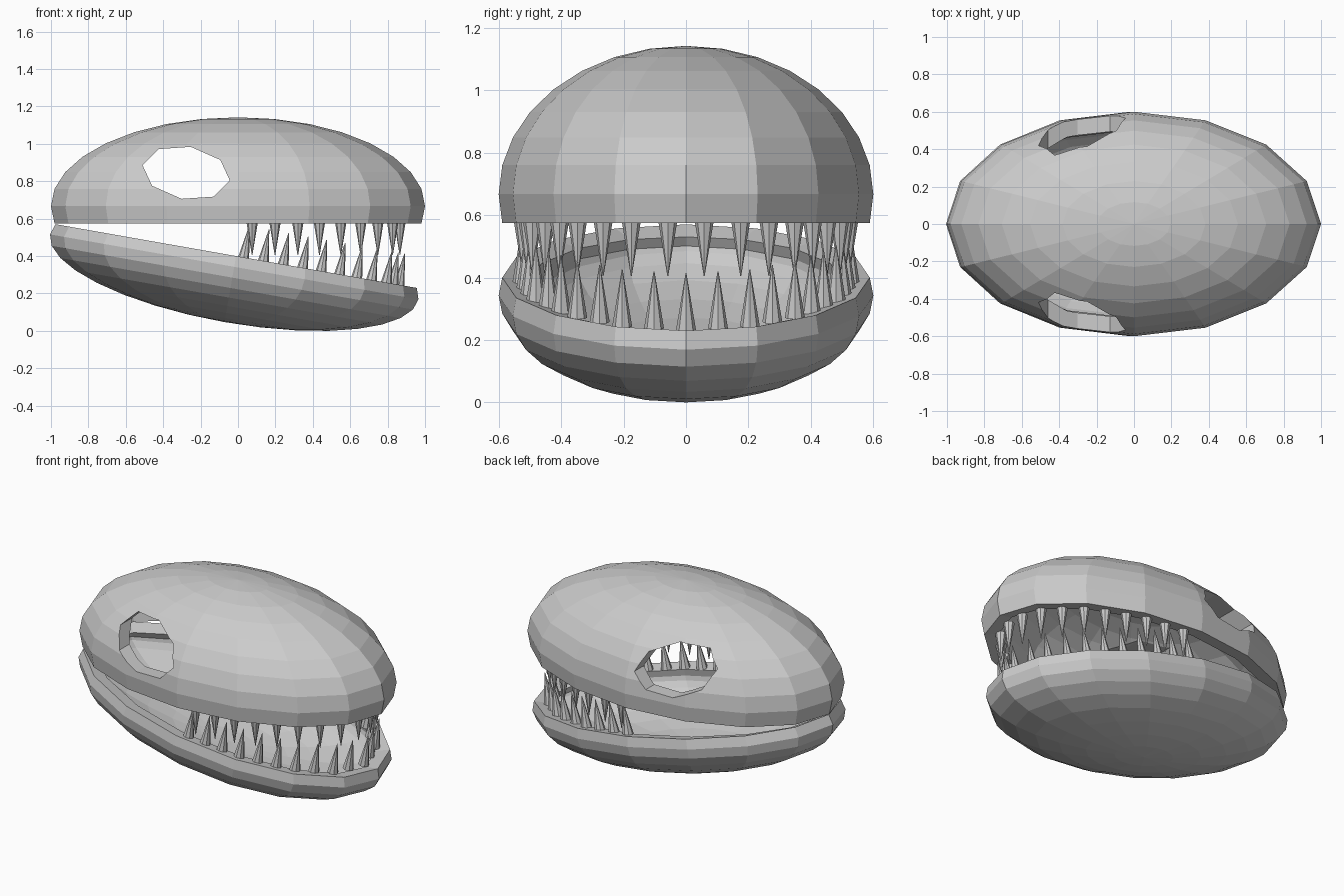
import bpy, bmesh, math
from mathutils import Matrix, Vector

if "Cube" in bpy.data.objects:
    bpy.data.objects.remove(bpy.data.objects["Cube"])

TILT = math.radians(10)      # opening angle of the lower jaw
WALL = 0.085


def new_object(name, bm):
    mesh = bpy.data.meshes.new(name)
    bm.to_mesh(mesh)
    bm.free()
    ob = bpy.data.objects.new(name, mesh)
    bpy.context.scene.collection.objects.link(ob)
    return ob


def shell(name, height, matrix, sign):
    """Hollow half ellipsoid, cut one ring past its equator."""
    bm = bmesh.new()
    bmesh.ops.create_uvsphere(bm, u_segments=16, v_segments=16, radius=1)
    cut = [v for v in bm.verts if v.co.z * sign < -0.3]
    bmesh.ops.delete(bm, geom=cut, context='VERTS')
    bmesh.ops.transform(bm, matrix=matrix @ Matrix.Diagonal((1, 0.6, height, 1)), verts=bm.verts)
    ob = new_object(name, bm)
    mod = ob.modifiers.new("wall", 'SOLIDIFY')
    mod.thickness = WALL
    mod.offset = -1
    return ob


def gum_point(s):
    """Point at distance s along the faceted gum line, measured from the snout tip."""
    side = 1 if s >= 0 else -1
    s = abs(s)
    pts = [Vector((0.885 * math.cos(i * math.pi / 8), 0.53 * math.sin(i * math.pi / 8), 0))
           for i in range(5)]
    for a, b in zip(pts, pts[1:]):
        d = (b - a).length
        if s <= d:
            break
        s -= d
    p = a.lerp(b, s / d)
    return Vector((p.x, p.y * side, 0))


def tooth_row(name, distances, matrix, sign):
    bm = bmesh.new()
    length = 0.185
    for s in distances:
        p = gum_point(s) + Vector((0, 0, sign * (length / 2 - 0.015)))
        m = matrix @ Matrix.Translation(p)
        if sign < 0:
            m = m @ Matrix.Rotation(math.pi, 4, 'X')
        bmesh.ops.create_cone(bm, cap_ends=True, segments=8, radius1=0.032,
                              radius2=0.0015, depth=length, matrix=m)
    return new_object(name, bm)


# Upper skull with eye openings cut straight through
skull = shell("upper_skull", 0.475, Matrix.Translation((0, 0, 0.667)), 1)

bm = bmesh.new()
bmesh.ops.create_cone(bm, cap_ends=True, segments=8, radius1=1, radius2=1, depth=2)
ring = Matrix.Rotation(math.radians(90), 4, 'X')
bm.transform(Matrix.Translation((-0.277, 0, 0.845)) @ Matrix.Rotation(TILT, 4, 'Y')
             @ Matrix.Diagonal((0.237, 1, 0.141, 1)) @ ring)
cutter = new_object("eye_cutter", bm)
cutter.hide_render = True
cutter.hide_set(True)
cutter.display_type = 'WIRE'
hole = skull.modifiers.new("eyes", 'BOOLEAN')
hole.operation = 'DIFFERENCE'
hole.solver = 'EXACT'
hole.object = cutter

# Lower jaw, hinged open at the back
rim = Matrix.Translation((-0.01, 0, 0.40)) @ Matrix.Rotation(TILT, 4, 'Y')
jaw = shell("lower_jaw", 0.30, rim @ Matrix.Translation((0, 0, -0.0585)), -1)

# Teeth around the front half of both rims
tooth_row("upper_teeth", [(i + 0.5) * 0.123 for i in range(-9, 9)],
          Matrix.Translation((0, 0, 0.575)), -1)
tooth_row("lower_teeth", [i * 0.108 for i in range(-10, 11)], rim, 1)
